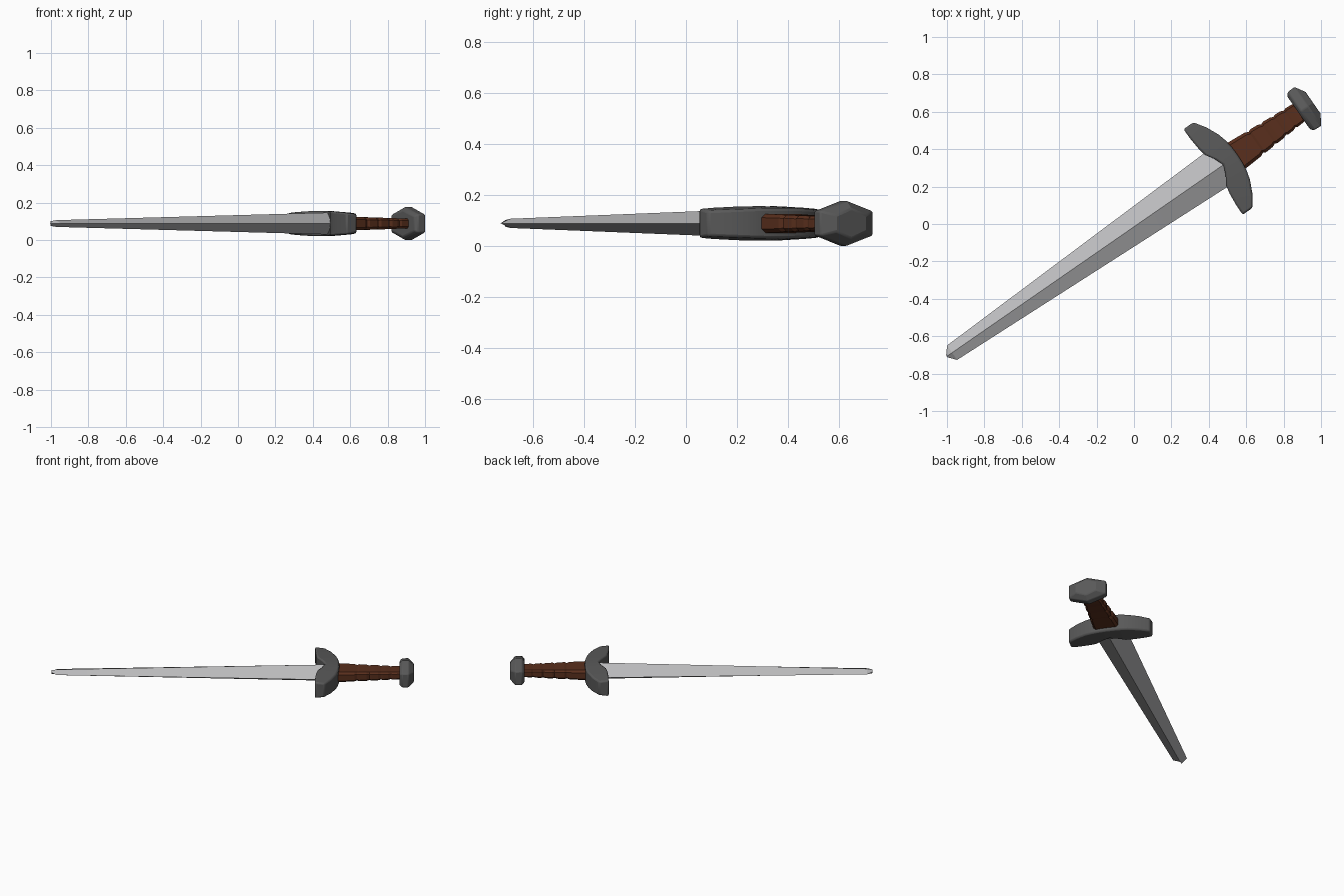
import bpy, bmesh, math
from mathutils import Matrix

if "Cube" in bpy.data.objects:
    bpy.data.objects.remove(bpy.data.objects["Cube"])

# Sword frame: local x runs tip to pommel, local y across the blade, local z up
ANGLE = math.radians(34.7)
PLACE = Matrix.Rotation(ANGLE, 4, 'Z') @ Matrix.Translation((0, -0.012, 0)) 
PLACE = Matrix.Translation((0, 0, 0.088)) @ PLACE


def material(name, color):
    m = bpy.data.materials.new(name)
    m.diffuse_color = (*color, 1)
    m.use_nodes = True
    m.node_tree.nodes["Principled BSDF"].inputs["Base Color"].default_value = m.diffuse_color
    return m


def loft(name, rings, mat, bevel=0.0, smooth=30):
    """Skin a list of equal-length point rings and cap both ends."""
    bm = bmesh.new()
    loops = [[bm.verts.new(p) for p in ring] for ring in rings]
    n = len(loops[0])
    for a, b in zip(loops, loops[1:]):
        for i in range(n):
            j = (i + 1) % n
            bm.faces.new((a[i], a[j], b[j], b[i]))
    bm.faces.new(loops[0])
    bm.faces.new(loops[-1])
    bmesh.ops.recalc_face_normals(bm, faces=bm.faces)
    bm.transform(PLACE)
    mesh = bpy.data.meshes.new(name)
    bm.to_mesh(mesh)
    bm.free()
    obj = bpy.data.objects.new(name, mesh)
    bpy.context.collection.objects.link(obj)
    mesh.materials.append(mat)
    if bevel:
        mod = obj.modifiers.new("bevel", 'BEVEL')
        mod.width = bevel
        mod.segments = 2
        mod.limit_method = 'ANGLE'
        mod.angle_limit = math.radians(35)
    bpy.ops.object.select_all(action='DESELECT')
    obj.select_set(True)
    bpy.context.view_layer.objects.active = obj
    bpy.ops.object.shade_smooth_by_angle(angle=math.radians(smooth))
    return obj


steel = material("steel", (0.5, 0.5, 0.51))
iron = material("dark_iron", (0.1, 0.1, 0.1))
leather = material("leather", (0.1, 0.028, 0.012))

# Blade: tapering diamond section with a blunt point
def diamond(s, w, h):
    return [(s, w, 0), (s, 0, h), (s, -w, 0), (s, 0, -h)]

loft("blade", [diamond(-1.226, 0.006, 0.013), diamond(-1.191, 0.047, 0.018),
               diamond(0.515, 0.109, 0.057), diamond(0.62, 0.112, 0.059)], steel, smooth=10)

# Crossguard: crescent given as (across, blade side, grip side, half height)
half = [(0.278, 0.506, 0.570, 0.058), (0.215, 0.507, 0.613, 0.062),
        (0.145, 0.513, 0.645, 0.065), (0.100, 0.522, 0.657, 0.067),
        (0.050, 0.553, 0.664, 0.068)]
stations = ([(-t, a, b, h) for t, a, b, h in half] + [(0, 0.573, 0.666, 0.068)]
            + half[::-1])
loft("crossguard", [[(a, t, h), (b, t, h - 0.009), (b, t, 0.009 - h), (a, t, -h)]
                    for t, a, b, h in stations], iron, bevel=0.01, smooth=35)

# Grip: wrapped bands that shrink toward the pommel
def octagon(s, w, h):
    q = [(w, 0.6 * h), (0.8 * w, h)]
    q += [(-y, z) for y, z in q[::-1]]
    q += [(-y, -z) for y, z in q]
    return [(s, y, z) for y, z in q]

cuts = [0.63, 0.785, 0.865, 0.94, 1.005, 1.085]
rings = []
for s0, s1 in zip(cuts, cuts[1:]):
    for s, k in ((s0, 0.90), (s0 + 0.012, 1.0), (s1 - 0.02, 1.0), (s1 - 0.002, 0.90)):
        f = (s - 0.63) / 0.455
        rings.append(octagon(s, k * (0.086 - 0.031 * f), k * (0.038 - 0.012 * f)))
loft("grip", rings, leather, smooth=15)

# Pommel: faceted hexagonal block
def hexagon(s, w, h, e):
    return [(s, w, e), (s, 0, h), (s, -w, e), (s, -w, -e), (s, 0, -h), (s, w, -e)]

loft("pommel", [hexagon(1.062, 0.108, 0.070, 0.038), hexagon(1.078, 0.124, 0.089, 0.048),
                hexagon(1.122, 0.126, 0.089, 0.048), hexagon(1.156, 0.070, 0.058, 0.032)],
     iron, bevel=0.006, smooth=25)
